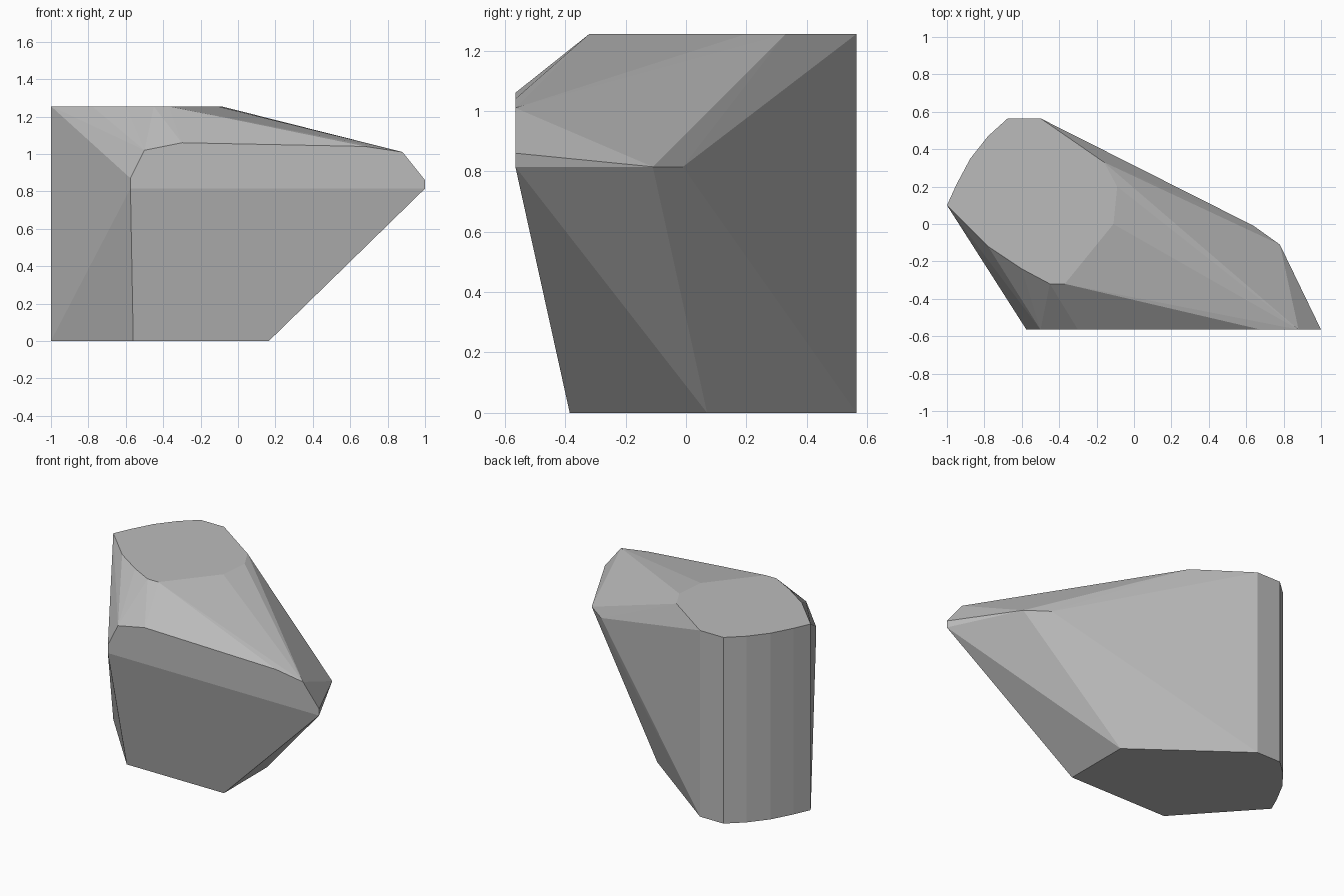
import bpy, bmesh

if "Cube" in bpy.data.objects:
    bpy.data.objects.remove(bpy.data.objects["Cube"])

# Outlines of the faceted stone, one per level or plane
back_arc = [(-1, .10), (-.95, .21), (-.875, .35), (-.78, .47), (-.675, .565), (-.5, .565)]
top_rest = [(-.16, .33), (-.09, .20), (-.11, 0), (-.37, -.32), (-.45, -.32), (-.60, -.24), (-.78, -.12)]
base_rest = [(.165, .07), (.165, -.385), (-.56, -.385)]
front_face = [(-.575, .815), (-.575, .87), (-.5, 1.02), (-.3, 1.06),
              (.68, 1.04), (.88, 1.01), (1, .86), (1, .815)]
side_ledge = [(.78, -.11), (.64, -.01)]

points = [(x, y, 1.255) for x, y in back_arc + top_rest]
points += [(x, y, 0) for x, y in back_arc + base_rest]
points += [(x, -.565, z) for x, z in front_face]
points += [(x, y, .815) for x, y in side_ledge]

# Stone body: convex skin around the outlines
bm = bmesh.new()
for p in points:
    bm.verts.new(p)
hull = bmesh.ops.convex_hull(bm, input=bm.verts[:])
loose = {g for g in hull["geom_interior"] + hull["geom_unused"] if isinstance(g, bmesh.types.BMVert)}
bmesh.ops.delete(bm, geom=list(loose), context='VERTS')
bmesh.ops.dissolve_limit(bm, angle_limit=.01, verts=bm.verts[:], edges=bm.edges[:])
bmesh.ops.recalc_face_normals(bm, faces=bm.faces[:])
mesh = bpy.data.meshes.new("stone")
bm.to_mesh(mesh)
bm.free()

grey = bpy.data.materials.new("stone grey")
grey.diffuse_color = (.5, .5, .5, 1)
grey.use_nodes = True
grey.node_tree.nodes["Principled BSDF"].inputs["Base Color"].default_value = grey.diffuse_color
mesh.materials.append(grey)
stone = bpy.data.objects.new("stone", mesh)
bpy.context.collection.objects.link(stone)
